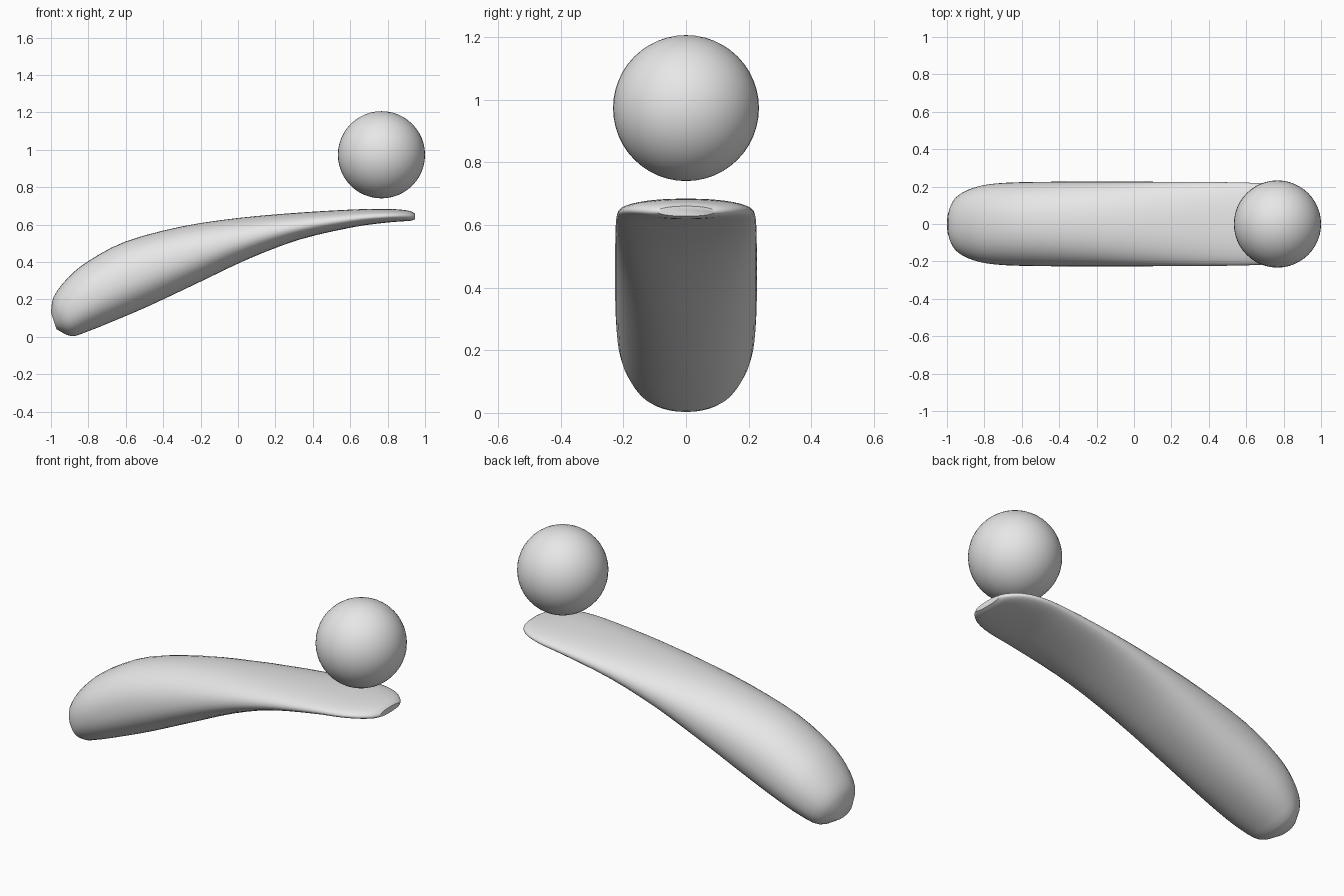
import bpy, bmesh, math
from mathutils import Vector

if "Cube" in bpy.data.objects:
    bpy.data.objects.remove(bpy.data.objects["Cube"])

grey = bpy.data.materials.new("light_grey")
grey.diffuse_color = (0.8, 0.8, 0.8, 1)
grey.use_nodes = True
grey.node_tree.nodes["Principled BSDF"].inputs["Base Color"].default_value = grey.diffuse_color

# Stations of the curved body: top x, top z, bottom x, bottom z, half width
STATIONS = [
    (-1.00, 0.13, -0.97, 0.04, 0.07),
    (-0.985, 0.215, -0.89, 0.003, 0.15),
    (-0.91, 0.315, -0.80, 0.03, 0.195),
    (-0.80, 0.405, -0.68, 0.078, 0.217),
    (-0.60, 0.51, -0.48, 0.163, 0.225),
    (-0.30, 0.59, -0.20, 0.295, 0.226),
    (0.00, 0.635, 0.06, 0.418, 0.226),
    (0.30, 0.662, 0.33, 0.52, 0.225),
    (0.60, 0.680, 0.61, 0.585, 0.221),
    (0.76, 0.684, 0.765, 0.607, 0.210),
    (0.86, 0.681, 0.86, 0.616, 0.178),
    (0.92, 0.672, 0.92, 0.620, 0.13),
    (0.945, 0.660, 0.945, 0.628, 0.09),
]
SIDES = 40


def catmull(points, steps):
    """Smooth resampling through the stations."""
    p = [Vector(q) for q in points]
    p = [2 * p[0] - p[1]] + p + [2 * p[-1] - p[-2]]
    out = []
    for i in range(1, len(p) - 2):
        a, b, c, d = p[i - 1:i + 3]
        for s in range(steps):
            t = s / steps
            out.append(0.5 * (2 * b + (c - a) * t + (2 * a - 5 * b + 4 * c - d) * t * t
                              + (3 * b - a - 3 * c + d) * t ** 3))
    return out + [p[-2]]


def power(v, e):
    return math.copysign(abs(v) ** e, v)


def finish(name, bm):
    bmesh.ops.recalc_face_normals(bm, faces=bm.faces[:])
    mesh = bpy.data.meshes.new(name)
    bm.to_mesh(mesh)
    bm.free()
    mesh.materials.append(grey)
    ob = bpy.data.objects.new(name, mesh)
    bpy.context.collection.objects.link(ob)
    bpy.ops.object.select_all(action='DESELECT')
    ob.select_set(True)
    bpy.context.view_layer.objects.active = ob
    bpy.ops.object.shade_smooth_by_angle(angle=math.radians(40))
    return ob


# Curved body: rounded sections lofted from the heavy foot to the thin tip
Vector5 = [Vector(s) for s in STATIONS]
bm = bmesh.new()
rings = []
for tx, tz, bx, bz, w in catmull(Vector5, 3):
    top, bot = Vector((tx, 0, tz)), Vector((bx, 0, bz))
    mid = bot.lerp(top, 0.46)
    ring = []
    for k in range(SIDES):
        a = 2 * math.pi * k / SIDES
        c, s = power(math.cos(a), 0.92), power(math.sin(a), 0.92)
        v = mid + (top - mid if s > 0 else mid - bot) * s
        ring.append(bm.verts.new((v.x, w * c, v.z)))
    rings.append(ring)
for r0, r1 in zip(rings, rings[1:]):
    for k in range(SIDES):
        n = (k + 1) % SIDES
        bm.faces.new((r0[k], r0[n], r1[n], r1[k]))
bm.faces.new(rings[0])
bm.faces.new(rings[-1])
finish("curved_body", bm)

# Floating ball above the tip
bm = bmesh.new()
bmesh.ops.create_uvsphere(bm, u_segments=48, v_segments=24, radius=0.233)
bmesh.ops.translate(bm, verts=bm.verts[:], vec=(0.767, 0, 0.973))
finish("ball", bm)
